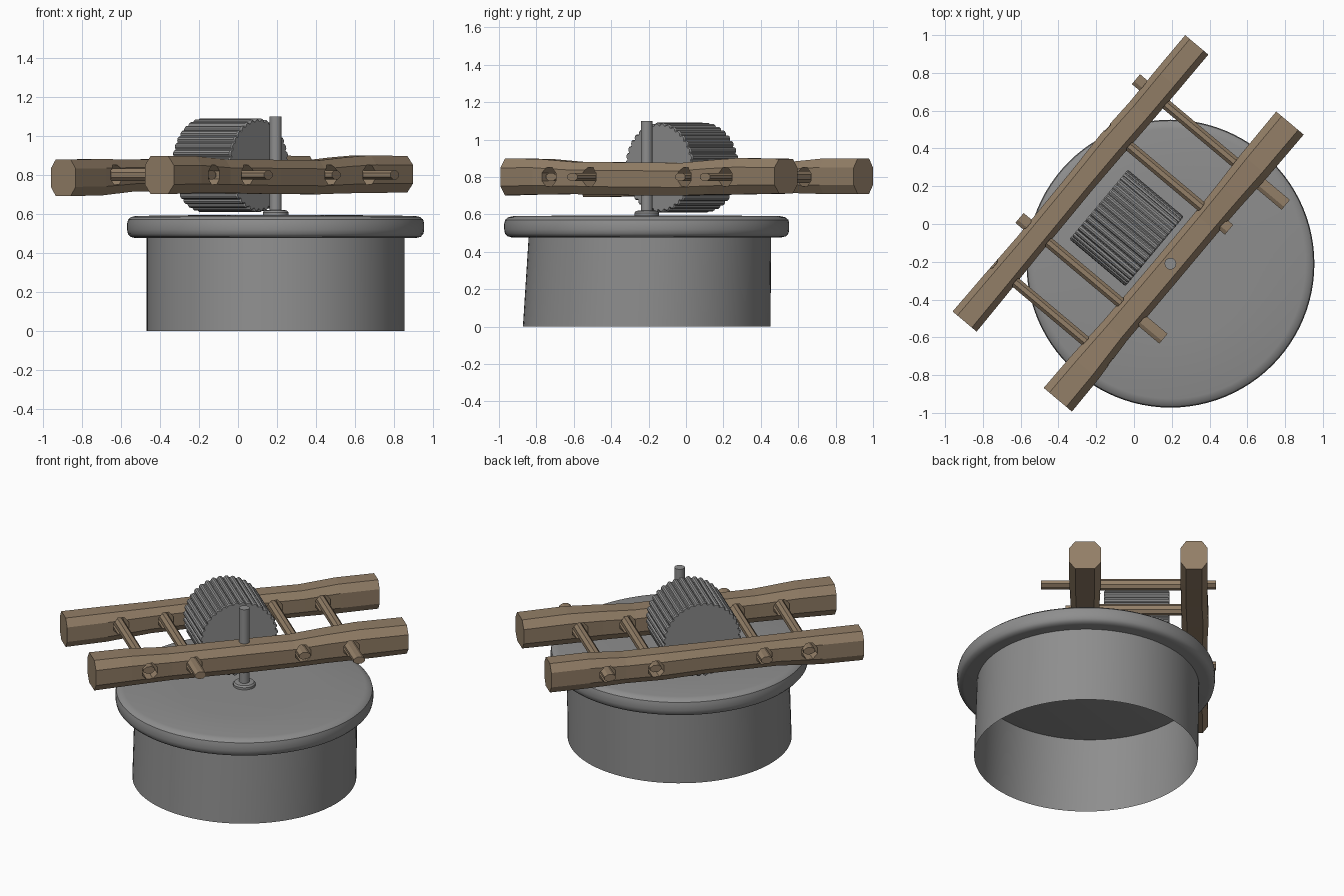
import bpy, bmesh, math
from mathutils import Matrix, Vector

if "Cube" in bpy.data.objects:
    bpy.data.objects.remove(bpy.data.objects["Cube"])

ROT = Matrix.Rotation(math.radians(50), 4, 'Z')   # frame lies at 50 degrees
CX, CY = 0.193, -0.21                             # centre of the round base


def material(name, rgb):
    m = bpy.data.materials.new(name)
    m.diffuse_color = (*rgb, 1)
    m.use_nodes = True
    m.node_tree.nodes["Principled BSDF"].inputs["Base Color"].default_value = m.diffuse_color
    return m


STONE = material("grey stone", (0.27, 0.27, 0.27))
WOOD = material("brown wood", (0.29, 0.21, 0.135))


def finish(name, bm, mat, matrix=None, smooth=None):
    if matrix is not None:
        bm.transform(matrix)
    bmesh.ops.recalc_face_normals(bm, faces=bm.faces)
    me = bpy.data.meshes.new(name)
    bm.to_mesh(me)
    bm.free()
    ob = bpy.data.objects.new(name, me)
    bpy.context.collection.objects.link(ob)
    me.materials.append(mat)
    if smooth:
        bpy.ops.object.select_all(action='DESELECT')
        ob.select_set(True)
        bpy.context.view_layer.objects.active = ob
        bpy.ops.object.shade_smooth_by_angle(angle=math.radians(smooth))
    return ob


def loft(bm, rings, cap=True):
    """Skin a list of equal-sized point rings."""
    vs = [[bm.verts.new(p) for p in r] for r in rings]
    n = len(vs[0])
    for a, b in zip(vs, vs[1:]):
        for i in range(n):
            j = (i + 1) % n
            bm.faces.new((a[i], a[j], b[j], b[i]))
    if cap:
        bm.faces.new(vs[0][::-1])
        bm.faces.new(vs[-1])


def circle(r, z, n, cx=CX, cy=CY, ry=None):
    ry = r if ry is None else ry
    return [(cx + r * math.cos(2 * math.pi * i / n),
             cy + ry * math.sin(2 * math.pi * i / n), z) for i in range(n)]


def lathe(name, profile, n, mat, smooth=30):
    bm = bmesh.new()
    loft(bm, [circle(r, z, n) for r, z in profile])
    return finish(name, bm, mat, smooth=smooth)


# Hollow base wall, open underneath, leaning slightly at the front
bm = bmesh.new()
loft(bm, [circle(0.662, 0, 96), circle(0.662, 0.485, 96, cy=-0.193, ry=0.648)], cap=False)
finish("base_drum", bm, STONE, smooth=30)

# Round millstone bed with a rolled rim
lathe("round_bed", [(0.722, 0.477), (0.745, 0.483), (0.758, 0.498), (0.762, 0.52),
                    (0.762, 0.55), (0.757, 0.571), (0.742, 0.584), (0.715, 0.59),
                    (0.4, 0.594)], 96, STONE, 35)

# Upright pivot and its collar
lathe("pivot_post", [(0.031, 0.59), (0.031, 1.1)], 20, STONE)
lathe("pivot_collar", [(0.066, 0.59), (0.066, 0.608), (0.058, 0.618), (0.045, 0.62)], 24, STONE)

# Ridged roller, axis across the frame
TEETH, RAD = 36, 0.241
outline = []
for i in range(TEETH):
    for f, r in ((0.0, RAD - 0.012), (0.18, RAD - 0.003), (0.42, RAD), (0.66, RAD - 0.003), (0.84, RAD - 0.012)):
        a = 2 * math.pi * (i + f) / TEETH
        outline.append((r * math.cos(a), r * math.sin(a)))
bm = bmesh.new()
loft(bm, [[(-0.041 + x * k, y, 0.85 + z * k) for x, z in outline]
          for y, k in ((0.21, 0.975), (0.203, 1), (-0.17, 1), (-0.177, 0.975))])
finish("ridged_roller", bm, STONE, ROT)

# Rungs: (position along beam, far end, near end) ; far is +Y, near is -Y
RUNGS = [(-0.64, 0.425, -0.36), (-0.365, 0.485, -0.51), (0.30, 0.43, -0.405), (0.594, 0.485, -0.55)]
BEAM_Z = 0.8


def oct_ring(u, y, w, h):
    return [(u + w * math.cos(math.pi * (i + .5) / 4) / math.cos(math.pi / 8), y,
             BEAM_Z + h * math.sin(math.pi * (i + .5) / 4) / math.cos(math.pi / 8)) for i in range(8)]


# Round rungs that flatten into tongues where they pass through the beams
for k, (u, far, near) in enumerate(RUNGS):
    bm = bmesh.new()
    loft(bm, [oct_ring(u, y, w, h) for y, w, h in (
        (far, 0.034, 0.022), (0.36, 0.034, 0.022), (0.30, 0.028, 0.032),
        (0.0, 0.028, 0.032), (-0.25, 0.028, 0.032), (-0.31, 0.034, 0.022), (near, 0.034, 0.022))])
    finish("rung_%d" % (k + 1), bm, WOOD, ROT)


# Hewn beams: stations of (u, width, height, y shift, z shift)
def beam(name, y0, stations):
    bm = bmesh.new()
    rings = []
    for u, w, h, dy, dz in stations:
        a, b = w / 2, h / 2
        ca, cb = a * 0.6, b * 0.5
        sec = [(a, -cb), (a, cb), (ca, b), (-ca, b), (-a, cb), (-a, -cb), (-ca, -b), (ca, -b)]
        rings.append([(u, y0 + dy + y, BEAM_Z - 0.002 + dz + z) for y, z in sec])
    loft(bm, rings)
    ob = finish(name, bm, WOOD, ROT)
    # rung holes
    bm = bmesh.new()
    for u, _, _ in RUNGS:
        loft(bm, [oct_ring(u, y0 + s * 0.2, 0.047, 0.05) for s in (-1, 1)])
    cutter = finish(name + "_hole_cutter", bm, WOOD, ROT)
    cutter.hide_render = True
    mod = ob.modifiers.new("holes", 'BOOLEAN')
    mod.operation, mod.solver, mod.object = 'DIFFERENCE', 'EXACT', cutter
    bpy.context.view_layer.objects.active = ob
    bpy.ops.object.modifier_apply(modifier=mod.name)
    bpy.data.objects.remove(cutter)


beam("far_beam", 0.355, [
    (-0.972, 0.166, 0.188, 0, -0.012), (-0.72, 0.160, 0.186, 0, -0.010),
    (-0.45, 0.150, 0.164, 0, 0), (0.0, 0.150, 0.164, 0.004, 0.002),
    (0.25, 0.160, 0.172, 0.006, 0), (0.48, 0.156, 0.168, 0, 0),
    (0.70, 0.160, 0.190, 0, 0.006), (0.94, 0.160, 0.188, 0, 0.006)])
beam("near_beam", -0.289, [
    (-0.972, 0.195, 0.196, 0, 0.002), (-0.75, 0.190, 0.190, 0, 0.004),
    (-0.50, 0.164, 0.172, 0.002, -0.004), (-0.1, 0.162, 0.176, 0, -0.008),
    (0.25, 0.162, 0.174, 0, -0.010), (0.45, 0.170, 0.184, 0, 0),
    (0.65, 0.186, 0.194, 0, 0.006), (0.94, 0.190, 0.186, 0, 0.006)])
